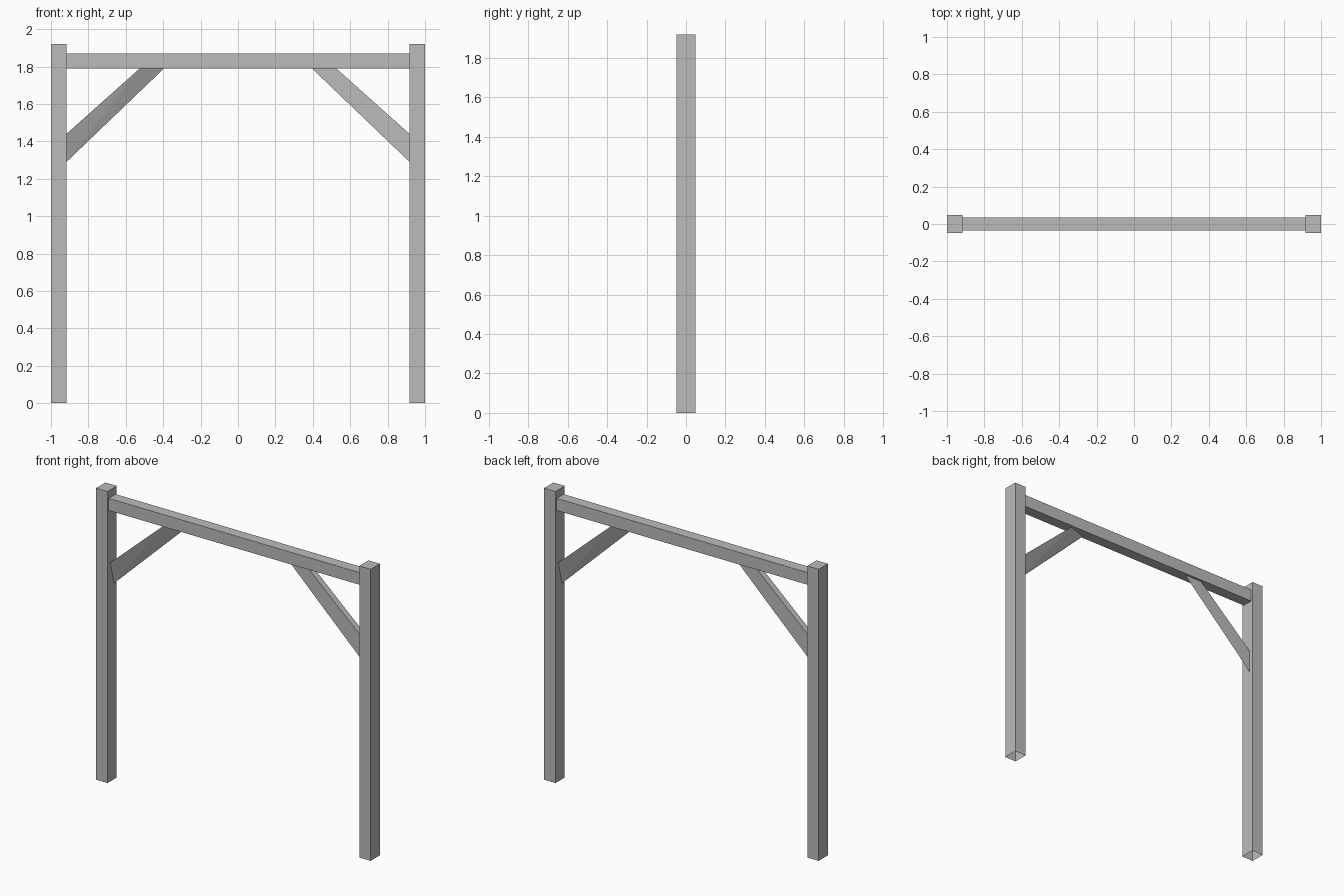
import bpy
import bmesh

cube = bpy.data.objects.get("Cube")
if cube:
    bpy.data.objects.remove(cube, do_unlink=True)

# One plain grey for the whole frame
grey = bpy.data.materials.new("plain_grey")
grey.use_nodes = True
colour = (0.5, 0.5, 0.5, 1)
grey.diffuse_color = colour
grey.node_tree.nodes["Principled BSDF"].inputs["Base Color"].default_value = colour

POST_IN, POST_OUT, POST_TOP = 0.917, 1.0, 1.92
BEAM_LOW, BEAM_TOP = 1.79, 1.87


def add_object(name, bm):
    bmesh.ops.recalc_face_normals(bm, faces=bm.faces)
    mesh = bpy.data.meshes.new(name)
    bm.to_mesh(mesh)
    bm.free()
    mesh.materials.append(grey)
    obj = bpy.data.objects.new(name, mesh)
    bpy.context.collection.objects.link(obj)
    return obj


def box(name, low, high, open_face=None):
    bm = bmesh.new()
    bmesh.ops.create_cube(bm, size=1)
    for v in bm.verts:
        v.co = [(a + b) / 2 + c * (b - a) for a, b, c in zip(low, high, v.co)]
    bmesh.ops.recalc_face_normals(bm, faces=bm.faces)
    if open_face == "bottom":
        faces = [f for f in bm.faces if f.normal.z < -0.9]
    elif open_face == "ends":
        faces = [f for f in bm.faces if abs(f.normal.x) > 0.9]
    else:
        faces = []
    bmesh.ops.delete(bm, geom=faces, context="FACES_ONLY")
    return add_object(name, bm)


def brace(name, side):
    """Wedge-shaped brace: flat on one side, slanted on the other."""
    d = 0.021 * side
    ends = []
    bm = bmesh.new()
    for upper, lower in (((POST_IN, 1.44), (POST_IN, 1.29)),
                         ((0.525, BEAM_LOW), (0.395, BEAM_LOW))):
        points = ((upper, -d), (upper, d), (lower, -d))
        ends.append([bm.verts.new((side * x, y, z)) for (x, z), y in points])
    (top_a, top_b, low), (top_c, top_d, low_end) = ends
    bm.faces.new((top_a, top_b, top_d, top_c))
    bm.faces.new((top_a, top_c, low_end, low))
    # The slanted side is folded along its diagonal
    bm.faces.new((top_b, low, top_d))
    bm.faces.new((low, low_end, top_d))
    return add_object(name, bm)


# Posts and braces on both sides
for label, side in (("left", 1), ("right", -1)):
    x_low, x_high = sorted((side * POST_IN, side * POST_OUT))
    box(label + "_post", (x_low, -0.048, 0), (x_high, 0.048, POST_TOP), "bottom")
    brace(label + "_brace", side)

# Crossbeam between the posts
box("crossbeam", (-POST_IN, -0.036, BEAM_LOW), (POST_IN, 0.036, BEAM_TOP), "ends")
